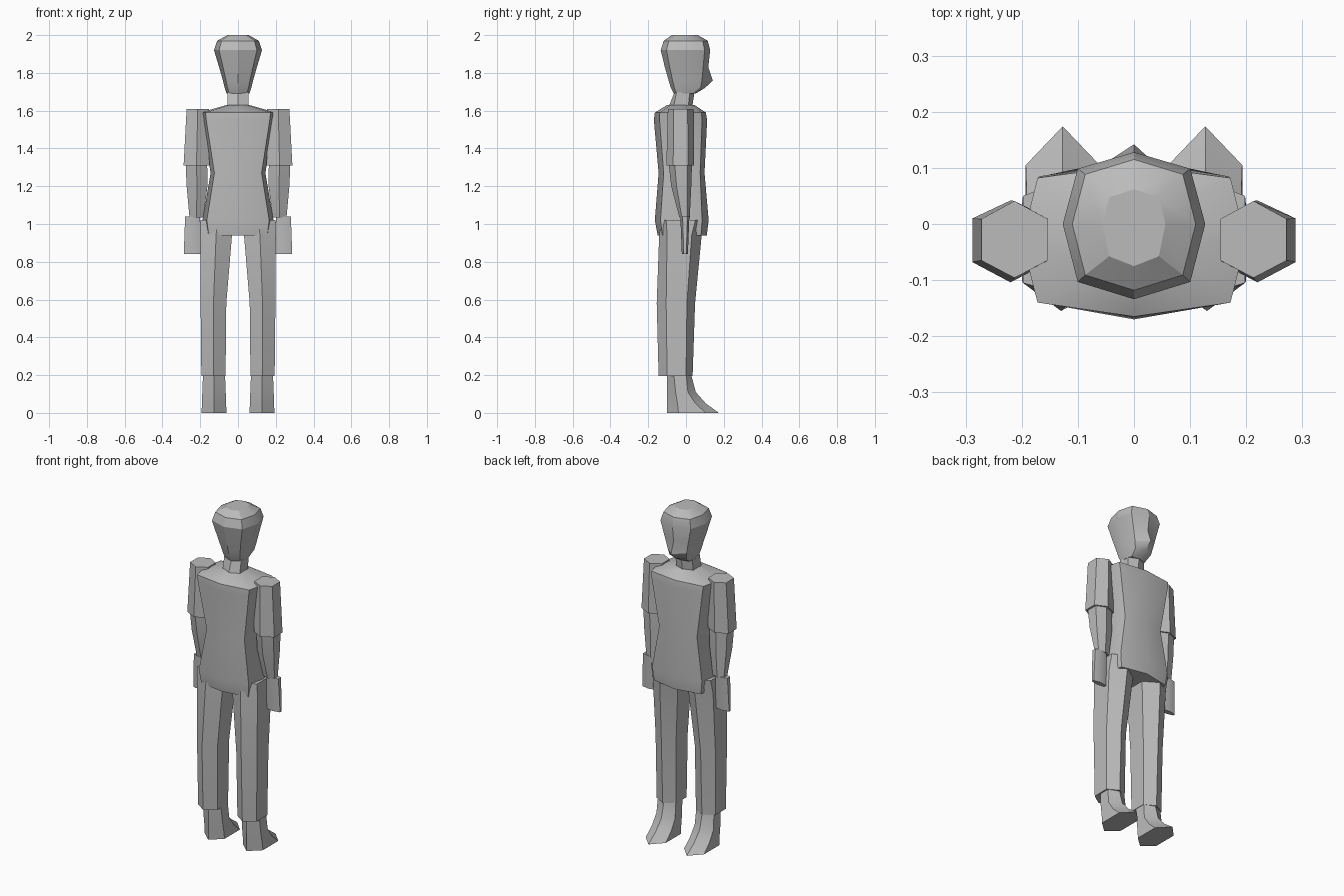
import bpy
import bmesh
import math

cube = bpy.data.objects.get("Cube")
if cube:
    bpy.data.objects.remove(cube, do_unlink=True)

# One flat material for the whole figure
grey = bpy.data.materials.new("plain grey")
grey.use_nodes = True
colour = (0.5, 0.5, 0.5, 1)
grey.diffuse_color = colour
grey.node_tree.nodes["Principled BSDF"].inputs["Base Color"].default_value = colour


def ring(z, centre, half_outline):
    """Close a half outline (back to front) by mirroring it about the centre."""
    right = [(centre + x, y, z) for x, y in half_outline]
    left = [(centre - x, y, z) for x, y in reversed(half_outline[1:-1])]
    return right + left


def loft(name, rings):
    """Skin a stack of rings and cap both ends."""
    bm = bmesh.new()
    loops = [[bm.verts.new(point) for point in points] for points in rings]
    for lower, upper in zip(loops, loops[1:]):
        count = len(lower)
        for i in range(count):
            j = (i + 1) % count
            bm.faces.new((lower[i], lower[j], upper[j], upper[i]))
    bm.faces.new(loops[0])
    bm.faces.new(loops[-1])
    bmesh.ops.recalc_face_normals(bm, faces=bm.faces[:])
    mesh = bpy.data.meshes.new(name)
    bm.to_mesh(mesh)
    bm.free()
    mesh.materials.append(grey)
    obj = bpy.data.objects.new(name, mesh)
    bpy.context.collection.objects.link(obj)
    bpy.ops.object.select_all(action="DESELECT")
    obj.select_set(True)
    bpy.context.view_layer.objects.active = obj
    bpy.ops.object.shade_smooth_by_angle(angle=math.radians(30))
    return obj


def hex_ring(z, centre, half, back, back_corner, front_corner, front, side=1):
    """Six-sided section with a ridge at the back and one at the front."""
    outline = [(0, back), (half, back_corner), (half, front_corner), (0, front)]
    return ring(z, side * centre, outline)


def head_ring(z, half, back, front, nose=0):
    """Eight-sided section; nose pushes out the middle of the face."""
    corner = half * 0.79
    outline = [(0, back), (corner, back * 0.77), (half, 0),
               (corner, front * 0.77), (0, front + nose)]
    return ring(z, 0, outline)


def torso_ring(z, half, corner, back, back_corner, front_corner, front):
    """Wide eight-sided section with shallow ridges."""
    outline = [(0, back), (corner, back_corner), (half, -0.03),
               (corner, front_corner), (0, front)]
    return ring(z, 0, outline)


# Head, from jaw to crown
loft("head", [head_ring(*row) for row in (
    (1.69, 0.06, -0.065, 0.05),
    (1.72, 0.07, -0.08, 0.1),
    (1.76, 0.08, -0.092, 0.11, 0.032),
    (1.83, 0.1, -0.112, 0.118),
    (1.92, 0.127, -0.134, 0.128),
    (1.97, 0.11, -0.118, 0.115),
    (2.0, 0.056, -0.075, 0.062),
)])

# Neck, leaning forward
loft("neck", [hex_ring(*row) for row in (
    (1.6, 0, 0.057, -0.1, -0.07, 0.01, 0.03),
    (1.7, 0, 0.056, -0.06, -0.05, 0.02, 0.045),
)])

# Torso, from hem to collar
loft("torso", [torso_ring(*row) for row in (
    (0.94, 0.17, 0.155, -0.15, -0.125, 0.08, 0.11),
    (1.02, 0.188, 0.165, -0.165, -0.135, 0.085, 0.12),
    (1.27, 0.145, 0.125, -0.145, -0.118, 0.075, 0.098),
    (1.55, 0.19, 0.168, -0.17, -0.14, 0.085, 0.112),
    (1.59, 0.2, 0.172, -0.165, -0.14, 0.082, 0.105),
    (1.63, 0.06, 0.045, -0.1, -0.08, 0.03, 0.045),
)])

# Limb sections: height, centre, half width, then back to front depths
limbs = {
    "foot": (
        (0, 0.127, 0.066, -0.1, -0.04, 0.105, 0.174),
        (0.05, 0.127, 0.064, -0.1, -0.045, 0.05, 0.105),
        (0.11, 0.127, 0.062, -0.1, -0.055, 0.01, 0.052),
        (0.21, 0.127, 0.058, -0.1, -0.065, 0, 0.025),
    ),
    "leg": (
        (0.195, 0.13, 0.064, -0.145, -0.1, 0, 0.035),
        (0.58, 0.13, 0.068, -0.155, -0.105, 0.005, 0.048),
        (0.94, 0.116, 0.084, -0.142, -0.1, 0.03, 0.083),
        (1.02, 0.11, 0.088, -0.13, -0.105, 0.05, 0.085),
    ),
    "hand": (
        (0.84, 0.243, 0.044, -0.022, -0.012, 0.002, 0.01),
        (1.04, 0.24, 0.04, -0.03, -0.018, 0.008, 0.018),
    ),
    "forearm": (
        (1.035, 0.22, 0.037, -0.035, -0.022, 0.008, 0.02),
        (1.2, 0.217, 0.055, -0.078, -0.05, 0.008, 0.028),
        (1.32, 0.22, 0.057, -0.092, -0.06, 0.008, 0.032),
    ),
    "upper_arm": (
        (1.31, 0.22, 0.068, -0.104, -0.068, 0.01, 0.042),
        (1.61, 0.213, 0.059, -0.096, -0.065, 0.009, 0.041),
    ),
}
for side, label in ((1, "left"), (-1, "right")):
    for part, rows in limbs.items():
        loft(f"{label}_{part}", [hex_ring(*row, side=side) for row in rows])
